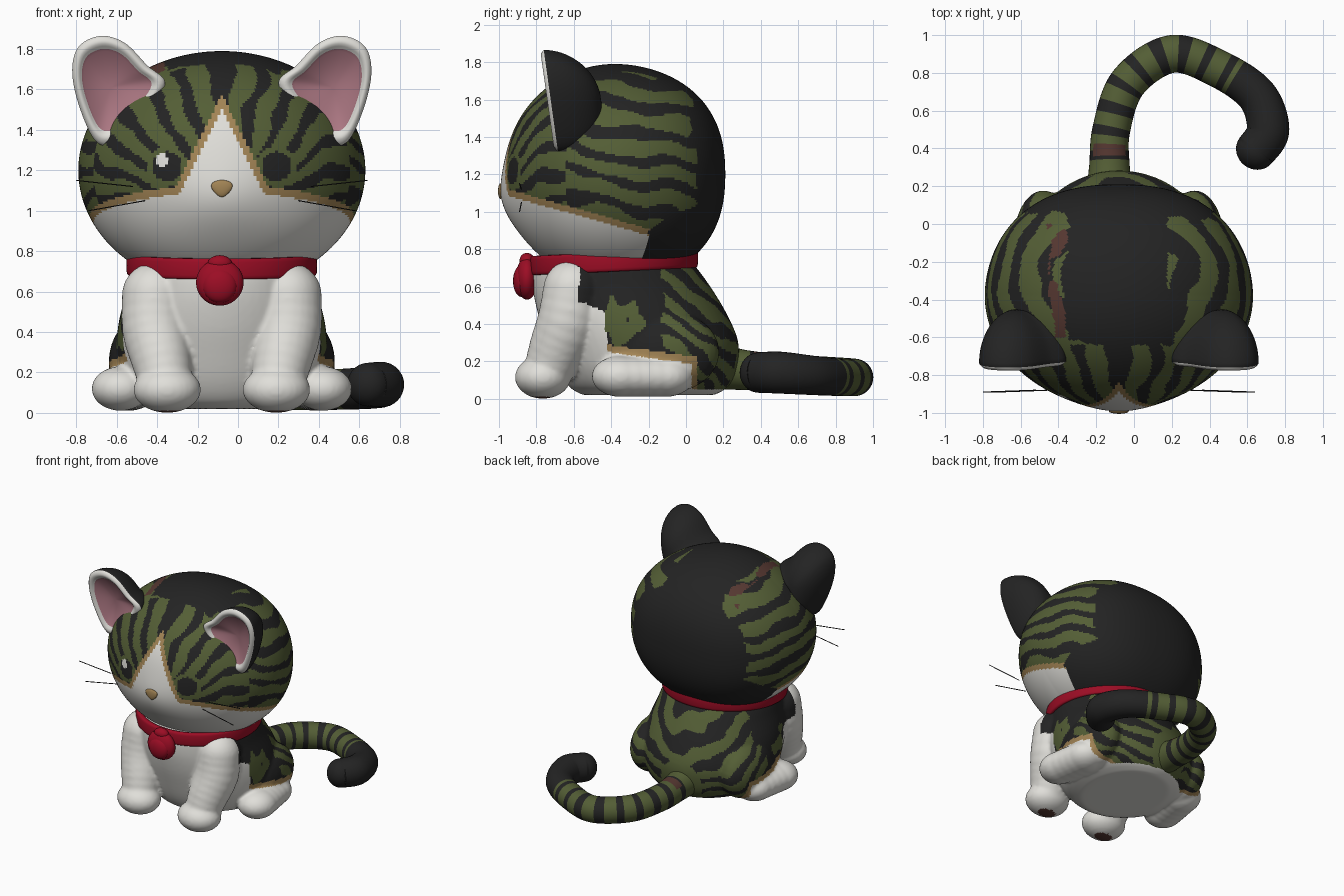
import bpy, bmesh, math
from mathutils import Vector, noise

if "Cube" in bpy.data.objects:
    bpy.data.objects.remove(bpy.data.objects["Cube"])

CX = -0.08  # the cat's own centre line
PALETTE = [("white fur", (0.75, 0.74, 0.70)), ("black fur", (0.017, 0.017, 0.017)),
           ("olive fur", (0.088, 0.112, 0.036)), ("tan fur", (0.36, 0.23, 0.09)),
           ("red collar", (0.33, 0.004, 0.018)), ("pink skin", (0.42, 0.19, 0.23)),
           ("brown", (0.09, 0.038, 0.030))]
WHITE, BLACK, OLIVE, TAN, RED, PINK, BROWN = range(7)
MATS = []
for label, rgb in PALETTE:
    m = bpy.data.materials.new(label)
    m.diffuse_color = (*rgb, 1)
    m.use_nodes = True
    m.node_tree.nodes["Principled BSDF"].inputs["Base Color"].default_value = m.diffuse_color
    MATS.append(m)


def add(name, bm, mat=None):
    bmesh.ops.recalc_face_normals(bm, faces=bm.faces[:])
    me = bpy.data.meshes.new(name)
    if mat is not None:
        for f in bm.faces:
            f.material_index = mat
    bm.to_mesh(me)
    bm.free()
    for m in MATS:
        me.materials.append(m)
    me.shade_smooth()
    ob = bpy.data.objects.new(name, me)
    bpy.context.collection.objects.link(ob)
    return ob


def paint(ob, rule):
    ids = [rule(p.center.copy(), p.normal.copy()) for p in ob.data.polygons]
    ob.data.polygons.foreach_set("material_index", ids)
    ob.data.update()


def spline(pts, n, closed=False):
    """Catmull-Rom samples through points of any dimension."""
    out, k = [], len(pts)
    spans = k if closed else k - 1
    get = (lambda i: pts[i % k]) if closed else (lambda i: pts[max(0, min(k - 1, i))])
    for j in range(n):
        s = j / (n if closed else n - 1) * spans
        i = min(int(s), spans - 1)
        t = s - i
        out.append(tuple(0.5 * (2 * b + (c - a) * t + (2 * a - 5 * b + 4 * c - d) * t * t
                                + (3 * b - a - 3 * c + d) * t ** 3)
                         for a, b, c, d in zip(get(i - 1), get(i), get(i + 1), get(i + 2))))
    return out


def skin(bm, rings, loop=False):
    """Bridge rings of points; returns one list of faces per span."""
    vs = [[bm.verts.new(p) for p in r] for r in rings]
    n, rows = len(rings[0]), []
    for i in range(len(vs) if loop else len(vs) - 1):
        a, b = vs[i], vs[(i + 1) % len(vs)]
        rows.append([bm.faces.new((a[j], a[(j + 1) % n], b[(j + 1) % n], b[j])) for j in range(n)])
    if not loop:
        rows[0].append(bm.faces.new(vs[0]))
        rows[-1].append(bm.faces.new(vs[-1]))
    return rows


def globe(seg, rows):
    """Unit sphere as rings from bottom to top."""
    out = []
    for i in range(rows):
        q = math.pi * ((i + 0.25) / (rows - 0.5) - 0.5)
        out.append([(math.cos(q) * math.cos(2 * math.pi * k / seg),
                     math.cos(q) * math.sin(2 * math.pi * k / seg), math.sin(q)) for k in range(seg)])
    return out


def ball(bm, c, r, seg=26, rows=15):
    skin(bm, [[tuple(c[i] + r[i] * d[i] for i in range(3)) for d in ring] for ring in globe(seg, rows)])


def tube(bm, pts, sides):
    """Level tube through (x, y, z, radius) points."""
    rings = []
    for i, p in enumerate(pts):
        t = Vector(pts[min(i + 1, len(pts) - 1)][:3]) - Vector(pts[max(i - 1, 0)][:3])
        side = t.cross(Vector((0, 0, 1))).normalized()
        up = side.cross(t).normalized()
        rings.append([Vector(p[:3]) + p[3] * (side * math.cos(a) + up * math.sin(a))
                      for a in (2 * math.pi * k / sides for k in range(sides))])
    return skin(bm, rings)


# Head: rounded ellipsoid with a slight muzzle
def head_point(d):
    p = 2 + 0.3 * max(0, d[1])
    s = sum(abs(q) ** p for q in d) ** (1 / p)
    x, y, z = 0.71 * d[0] / s, -0.38 + 0.59 * d[1] / s, 1.2 + 0.59 * d[2] / s
    if d[1] < 0:
        y -= 0.032 * math.exp(-(x / 0.25) ** 2 - ((z - 1.05) / 0.17) ** 2)
    return (CX + x, y, z)


bm = bmesh.new()
skin(bm, [[head_point(d) for d in ring] for ring in globe(270, 160)])
head = add("head", bm)


def head_rule(c, n):
    u, y, z = c.x - CX, c.y, c.z
    a, w = abs(u), noise.noise(c * 4)
    eye = math.hypot(a - 0.27, z - 1.22) if y < -0.5 else 1
    if y < -0.5 and ((u + 0.295) / 0.028) ** 2 + ((z - 1.25) / 0.034) ** 2 < 1:
        return WHITE
    if eye < 0.073:
        return BLACK
    if y > min(0.05, -0.22 + max(0, z - 0.9) * 1.8) + 0.06 * w:
        return BLACK
    # white muzzle and blaze with a tan border
    low, blaze = 1.07 - 0.28 * (y + 0.9), (1.5 - 2 * a if y < -0.4 else 0)
    if z < max(low, blaze):
        return WHITE
    if z < max(low + 0.035, blaze + 0.075):
        return TAN
    if eye < 0.1:
        return OLIVE
    # crown and stripes
    w2 = noise.noise(c * 9)
    if -0.37 < u + 0.08 * w < -0.30 and -0.6 < y < 0 and z > 1.4 and w2 > -0.2:
        return BROWN
    if a < 0.28 + 0.08 * w and z > 1.45 and y > -0.62 + 0.1 * w2:
        return BLACK
    t = math.atan2(a, z - 0.95) / 0.22 if y < -0.64 else (z + 0.15 * y) / 0.135
    s = math.sin(2 * math.pi * (t + 0.45 * w)) + 0.8 * w2
    return BLACK if s > 0.2 else OLIVE


paint(head, head_rule)

# Ears: black dome behind, white rim and pink hollow in front
OUT = [(.60, 1.865), (.48, 1.83), (.37, 1.72), (.28, 1.63), (.38, 1.48),
       (.52, 1.34), (.62, 1.34), (.70, 1.50), (.74, 1.68), (.71, 1.81)]
for sx, side in ((-1, "left"), (1, "right")):
    bm = bmesh.new()
    edge = spline(OUT, 64, True)
    cu, cz = 0.55, 1.61
    steps = [(r / 20, 0) for r in range(1, 21)] + [(math.sin(q * math.pi / 36), 1) for q in range(17, 0, -1)]
    rings = []
    for r, back in steps:
        if back:
            off = 0.27 * math.sqrt(1 - r * r)
        elif r < 0.75:
            off = 0.05 * (1 - (r / 0.75) ** 2)
        else:
            off = -0.02 * math.sin(math.pi * (r - 0.75) / 0.25)
        ring = []
        for ex, ez in edge:
            u, z = cu + (ex - cu) * r, cz + (ez - cz) * r
            ring.append((CX + sx * u, -0.69 - 0.14 * (z - 1.36) + off, z))
        rings.append(ring)
    for i, row in enumerate(skin(bm, rings)):
        for f in row:
            f.material_index = PINK if i < 14 else WHITE if i < 19 else BLACK
    add(side + "_ear", bm)

    # Whiskers
    bm = bmesh.new()
    for z0, z1, a0 in ((1.12, 1.15, 0.44), (1.05, 1.0, 0.38)):
        tube(bm, [(CX + sx * (a0 + 0.28 * k / 4), -0.88 - 0.01 * k / 4,
                   z0 + (z1 - z0) * k / 4, 0.003) for k in range(5)], 6)
    add(side + "_whiskers", bm, BLACK)

# Nose: small flattened wedge
bm = bmesh.new()
ball(bm, (0, 0, 0), (0.066, 0.013, 0.042))
for v in bm.verts:
    v.co.x *= 0.75 + 7 * v.co.z if v.co.z < 0.03 else 0.96
    v.co += Vector((CX, -0.992, 1.11))
add("nose", bm, TAN)

# Body: torso, front legs, haunches and hind feet fused into one surface
bm = bmesh.new()
ROWS = [(.02, .30, -.55, .15), (.06, .42, -.62, .22), (.15, .49, -.68, .27), (.30, .52, -.74, .28),
        (.45, .51, -.79, .22), (.60, .47, -.82, .13), (.72, .44, -.81, .04), (.80, .36, -.72, -.04)]
rings = []
for z, hx, y0, y1 in spline(ROWS, 32):
    rings.append([(CX + hx * math.cos(a), (y0 + y1) / 2 + (y1 - y0) / 2 * math.sin(a), z)
                  for a in (2 * math.pi * k / 64 for k in range(64))])
skin(bm, rings)
LEG = [(.33, -.60, .58, .165), (.33, -.63, .42, .165), (.30, -.69, .27, .15), (.275, -.74, .14, .13)]
for sx in (-1, 1):
    for x, y, z, r in spline(LEG, 10):
        ball(bm, (CX + sx * x, y, z), (r, r, r))
    ball(bm, (CX + sx * .27, -.765, .115), (.168, .15, .115))
    ball(bm, (CX + sx * .40, -.10, .25), (.16, .28, .22))
    for k in range(5):
        ball(bm, (CX + sx * (.50 - .01 * k), -.35 + .06 * k, .12), (.145, .155, .11))
body = add("body", bm)
body.modifiers.new("fuse", 'REMESH').mode = 'VOXEL'
body.modifiers["fuse"].voxel_size = 0.013
body.modifiers.new("soften", 'SMOOTH').iterations = 6
fused = bpy.data.meshes.new_from_object(body.evaluated_get(bpy.context.evaluated_depsgraph_get()))
body.modifiers.clear()
body.data = fused
fused.materials.clear()
for m in MATS:
    fused.materials.append(m)
fused.shade_smooth()


def body_rule(c, n):
    u, y, z = c.x - CX, c.y, c.z
    if n.z < -0.7 and z < 0.05:
        pad = math.hypot((abs(u) - 0.27) / 0.07, (y + 0.77) / 0.055)
        return BROWN if pad < 1 else WHITE
    w = noise.noise(c * 5)
    step = max(0, min(1, (z - 0.47) / 0.05))
    if y < -0.43 - 0.15 * step + 0.03 * w:
        return WHITE
    line = 0.25 - 0.14 * (y + 0.42)
    if y < 0.03 and z < line:
        return WHITE
    if y < 0.06 and z < line + 0.04:
        return TAN
    # olive stripes on the back, a small olive patch on the flank
    w2 = noise.noise(c * 10)
    if y > -0.12 + 0.15 * w:
        if math.hypot(u + 0.05, z - 0.18) < 0.17 and y > 0.15:
            return OLIVE
        s = math.sin(2 * math.pi * ((z + 0.75 * y) / 0.12 + 0.5 * w)) + 0.8 * w2
        return BLACK if s > 0.1 else OLIVE
    if math.hypot((y + 0.35) / 0.08, (z - 0.42) / 0.11) + 1.2 * w2 < 1:
        return OLIVE
    return BLACK


paint(body, body_rule)

# Tail: banded hook lying on the ground, with a black rounded tip
PATH = [(-.13, .12, .18, .13), (-.13, .30, .155, .108), (-.12, .50, .14, .10), (-.03, .75, .125, .10),
        (.20, .90, .115, .10), (.45, .82, .115, .10), (.65, .68, .125, .105), (.71, .50, .14, .112),
        (.645, .39, .14, .108)]
path = spline(PATH, 150)
tip, aim = Vector(path[-1][:3]), Vector((-.62, -.78, 0))
for k in range(1, 10):
    q = k * math.pi / 18.5
    path.append((*(tip + aim * 0.10 * math.sin(q)), 0.108 * math.cos(q)))
bm = bmesh.new()
length = 0
for i, row in enumerate(tube(bm, path, 32)):
    length += (Vector(path[i + 1][:3]) - Vector(path[i][:3])).length
    band = math.cos(2 * math.pi * length / 0.125)
    for f in row:
        f.material_index = BLACK if length > 1.3 or (length > 0.2 and band > 0.3) else OLIVE
        if 0.24 < length < 0.30 and f.calc_center_median().z > 0.2:
            f.material_index = BROWN
add("tail", bm)

# Collar: tilted band round the neck
bm = bmesh.new()
rings = []
sq = lambda v: math.copysign(abs(v) ** 0.5, v)
for a in (2 * math.pi * k / 96 for k in range(96)):
    ring = []
    for b in (2 * math.pi * j / 16 for j in range(16)):
        grow, dz = 0.022 * sq(math.cos(b)), 0.052 * sq(math.sin(b))
        ring.append((CX + (0.45 + grow) * math.cos(a), -0.385 + (0.427 + grow) * math.sin(a),
                     0.732 + 0.02 * math.sin(a) + dz))
    rings.append(ring)
skin(bm, rings, loop=True)
add("collar", bm, RED)

# Bell: flattened ball with a raised round front and a hanging loop
bm = bmesh.new()
ball(bm, (CX - .01, -.85, .645), (.118, .06, .115))
ball(bm, (CX - .01, -.88, .63), (.085, .045, .085))
ball(bm, (CX - .01, -.85, .74), (.06, .04, .04))
add("bell", bm, RED)
